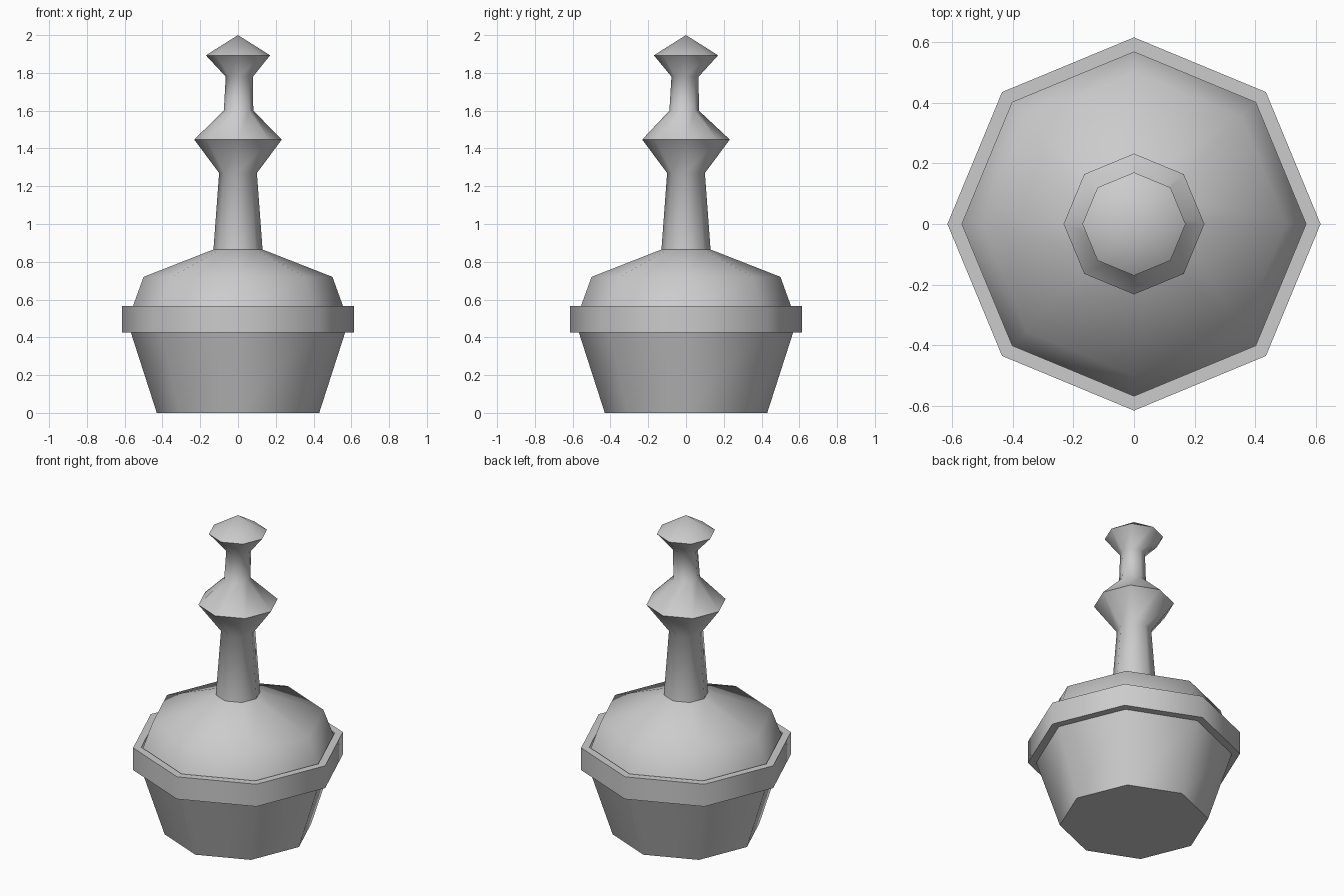
import bpy, bmesh
from math import cos, sin, pi, radians

if "Cube" in bpy.data.objects:
    bpy.data.objects.remove(bpy.data.objects["Cube"])

SIDES = 8


def lathe(name, profile, close=False):
    """Eight-sided turning from (radius, z[, x shift, y shift]) points; radius 0 makes a tip."""
    bm = bmesh.new()
    rings = []
    for r, z, *shift in profile:
        dx, dy = shift or (0, 0)
        n = SIDES if r > 0 else 1
        rings.append([bm.verts.new((dx + r * cos(2 * pi * i / SIDES),
                                    dy + r * sin(2 * pi * i / SIDES), z)) for i in range(n)])
    pairs = list(zip(rings, rings[1:]))
    if close:
        pairs.append((rings[-1], rings[0]))
    for a, b in pairs:
        for i in range(SIDES):
            j = (i + 1) % SIDES
            if len(b) == 1:
                bm.faces.new((a[i], a[j], b[0]))
            elif len(a) == 1:
                bm.faces.new((a[0], b[j], b[i]))
            else:
                bm.faces.new((a[i], a[j], b[j], b[i]))
    bmesh.ops.recalc_face_normals(bm, faces=bm.faces[:])
    mesh = bpy.data.meshes.new(name)
    bm.to_mesh(mesh)
    bm.free()
    obj = bpy.data.objects.new(name, mesh)
    bpy.context.collection.objects.link(obj)
    bpy.ops.object.select_all(action='DESELECT')
    obj.select_set(True)
    bpy.context.view_layer.objects.active = obj
    bpy.ops.object.shade_smooth_by_angle(angle=radians(49))
    return obj


# Whole turned body: base, pot wall, rim band, shoulder, stem, collar, neck and knob
lathe("turned_body", [
    (0, 0), (0.43, 0), (0.567, 0.425),                      # pot
    (0.615, 0.425), (0.615, 0.567), (0.567, 0.567),         # rim band
    (0.567, 0.535), (0.50, 0.72), (0.13, 0.865),            # shoulder
    (0.10, 1.27), (0.232, 1.447),                           # stem and collar
    (0.078, 1.6, 0.003, -0.01), (0.072, 1.78, 0.007, -0.005),  # neck
    (0.17, 1.893), (0, 2.0),                                # knob
])
